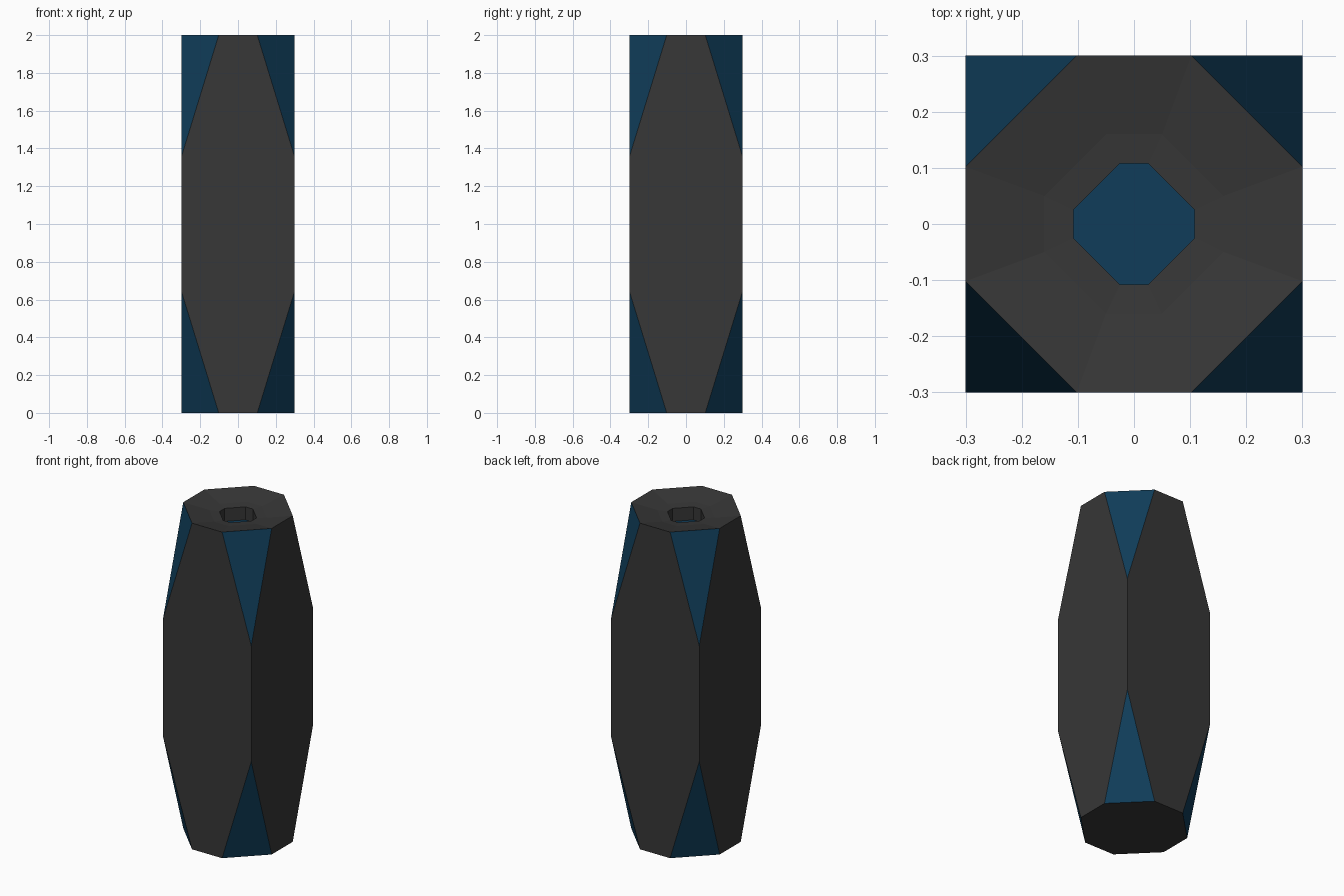
import bpy, bmesh
from math import copysign
from mathutils import Matrix, Vector

cube = bpy.data.objects.get("Cube")
if cube:
    bpy.data.objects.remove(cube, do_unlink=True)


def make_material(name, color):
    mat = bpy.data.materials.new(name)
    mat.use_nodes = True
    mat.diffuse_color = color
    mat.node_tree.nodes["Principled BSDF"].inputs["Base Color"].default_value = color
    return mat


GREY, BLUE = 0, 1
materials = [make_material("charcoal grey", (0.038, 0.038, 0.038, 1)),
             make_material("deep blue", (0.005, 0.046, 0.1, 1))]

HALF, FLAT, CUT = 0.3, 0.102, 0.645   # half width, half top edge, corner cut length

# Square column
bm = bmesh.new()
bmesh.ops.create_cube(bm, size=1, matrix=Matrix.Translation((0, 0, 1))
                      @ Matrix.Diagonal((2 * HALF, 2 * HALF, 2, 1)))

# Slice off the eight corners, leaving blue triangular facets
slope = (HALF - FLAT) / CUT
for sx in (-1, 1):
    for sy in (-1, 1):
        for top in (0, 1):
            normal = Vector((sx, sy, slope if top else -slope))
            point = Vector((sx * HALF, sy * FLAT, 2 * top))
            cut = bmesh.ops.bisect_plane(
                bm, geom=bm.verts[:] + bm.edges[:] + bm.faces[:],
                plane_co=point, plane_no=normal, clear_outer=True)
            edges = [e for e in cut["geom_cut"] if isinstance(e, bmesh.types.BMEdge)]
            for face in bmesh.ops.contextual_create(bm, geom=edges)["faces"]:
                face.material_index = BLUE

bmesh.ops.recalc_face_normals(bm, faces=bm.faces[:])


def step_in(face, reach, flat, z):
    """Extrude an octagon to a new size and height."""
    face = bmesh.ops.extrude_discrete_faces(bm, faces=[face])["faces"][0]
    middle = max(abs(v.co.x) for v in face.verts) * 0.7
    for v in face.verts:
        x, y = (copysign(reach if abs(c) > middle else flat, c) for c in v.co.xy)
        v.co = (x, y, z)
    return face


# Dished top, level lip, and socket with a blue floor
cap = max(bm.faces, key=lambda f: f.calc_center_median().z)
cap = step_in(cap, 0.16, 0.05, 1.97)
cap = step_in(cap, 0.108, 0.025, 1.965)
cap = step_in(cap, 0.108, 0.025, 1.885)
cap.material_index = BLUE

bmesh.ops.recalc_face_normals(bm, faces=bm.faces[:])
mesh = bpy.data.meshes.new("faceted_column")
bm.to_mesh(mesh)
bm.free()
for mat in materials:
    mesh.materials.append(mat)
column = bpy.data.objects.new("faceted_column", mesh)
bpy.context.collection.objects.link(column)
